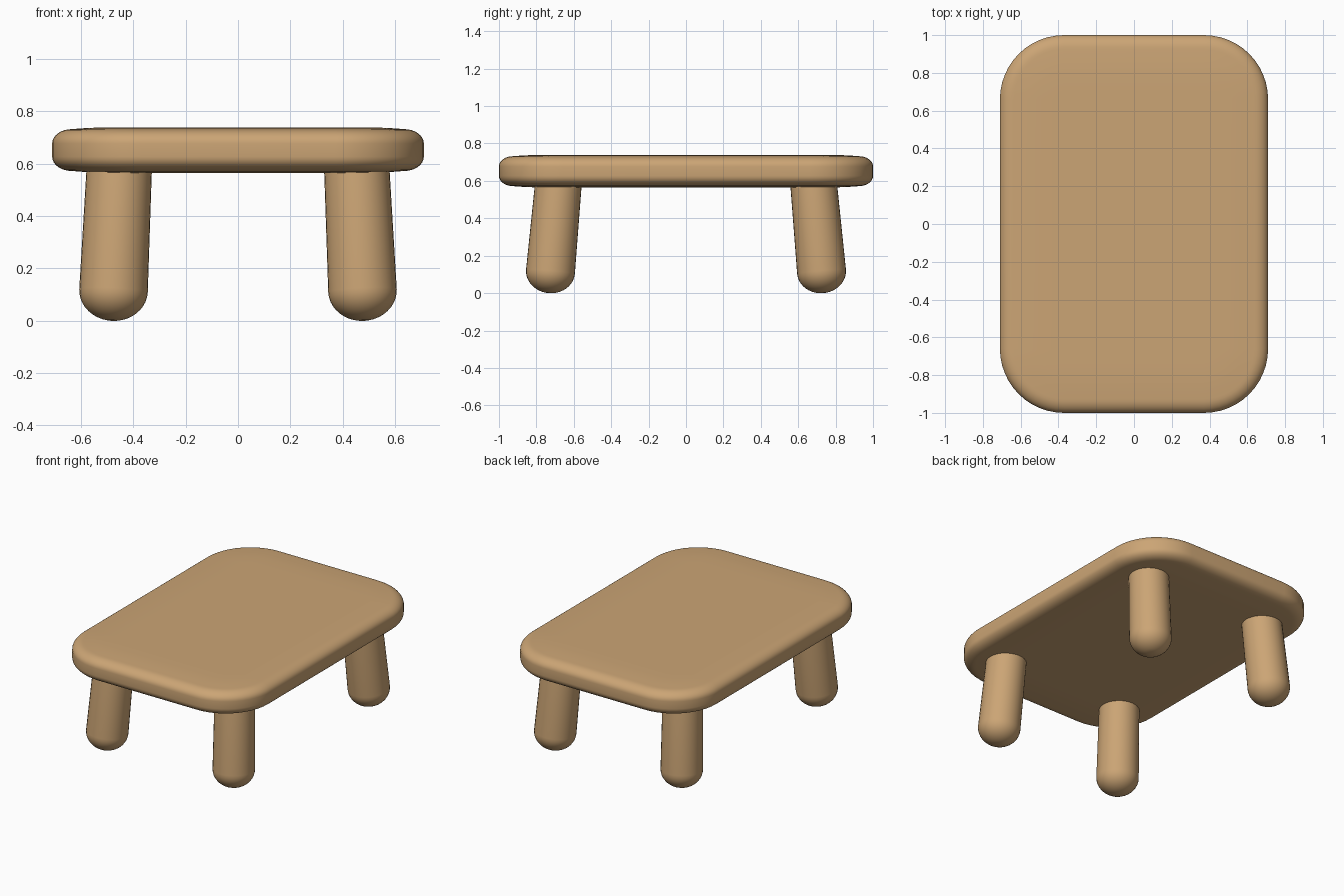
import bpy, bmesh, math
from mathutils import Vector

if "Cube" in bpy.data.objects:
    bpy.data.objects.remove(bpy.data.objects["Cube"])

wood = bpy.data.materials.new("light_wood")
wood.diffuse_color = (0.60, 0.375, 0.178, 1)
wood.use_nodes = True
wood.node_tree.nodes["Principled BSDF"].inputs["Base Color"].default_value = wood.diffuse_color


def finish(name, bm):
    bmesh.ops.recalc_face_normals(bm, faces=bm.faces)
    mesh = bpy.data.meshes.new(name)
    bm.to_mesh(mesh)
    bm.free()
    mesh.materials.append(wood)
    mesh.shade_smooth()
    obj = bpy.data.objects.new(name, mesh)
    bpy.context.collection.objects.link(obj)


def loft(name, rings):
    """Skin a stack of closed rings and cap both ends."""
    bm = bmesh.new()
    loops = [[bm.verts.new(p) for p in ring] for ring in rings]
    n = len(loops[0])
    for a, b in zip(loops, loops[1:]):
        for i in range(n):
            j = (i + 1) % n
            bm.faces.new((a[i], a[j], b[j], b[i]))
    bm.faces.new(loops[0])
    bm.faces.new(loops[-1])
    finish(name, bm)


def rounded_rect(inset, z, hx=0.71, hy=1.0, radius=0.34, steps=12):
    r = radius - inset
    pts = []
    for k, (sx, sy) in enumerate([(1, 1), (-1, 1), (-1, -1), (1, -1)]):
        for i in range(steps + 1):
            a = math.pi / 2 * (k + i / steps)
            pts.append((sx * (hx - radius) + r * math.cos(a),
                        sy * (hy - radius) + r * math.sin(a), z))
    return pts


# Tabletop: rounded slab with soft edges and slightly crowned faces
mid, half = 0.652, 0.087
edge = [(0.0, 0.025)]
for i in range(1, 9):
    a = math.pi / 2 * i / 8
    edge.append((0.075 * (1 - math.cos(a)), 0.025 + 0.055 * math.sin(a)))
edge += [(0.13, 0.084), (0.20, half), (0.30, half)]
section = [(d, mid - h) for d, h in reversed(edge)] + [(d, mid + h) for d, h in edge]
loft("tabletop", [rounded_rect(d, z) for d, z in section])

# Legs: tapered round posts with domed feet, splayed outward
profile = [(0.131 * math.sin(a), 0.115 * (1 - math.cos(a)))
           for a in (math.pi / 2 * i / 10 for i in range(1, 11))]
profile += [(0.125, 0.565), (0.125, 0.63)]
for side, sx in (("left", -1), ("right", 1)):
    for end, sy in (("front", -1), ("back", 1)):
        foot = Vector((sx * 0.481, sy * 0.735, 0.0))
        axis = Vector((sx * -0.047, sy * -0.09, 1)).normalized()
        u = Vector((0, 1, 0)).cross(axis).normalized()
        v = axis.cross(u)
        rings = []
        for r, s in profile:
            rings.append([foot + axis * s + r * (u * math.cos(t) + v * math.sin(t))
                          for t in (2 * math.pi * i / 32 for i in range(32))])
        loft(f"{end}_{side}_leg", rings)
